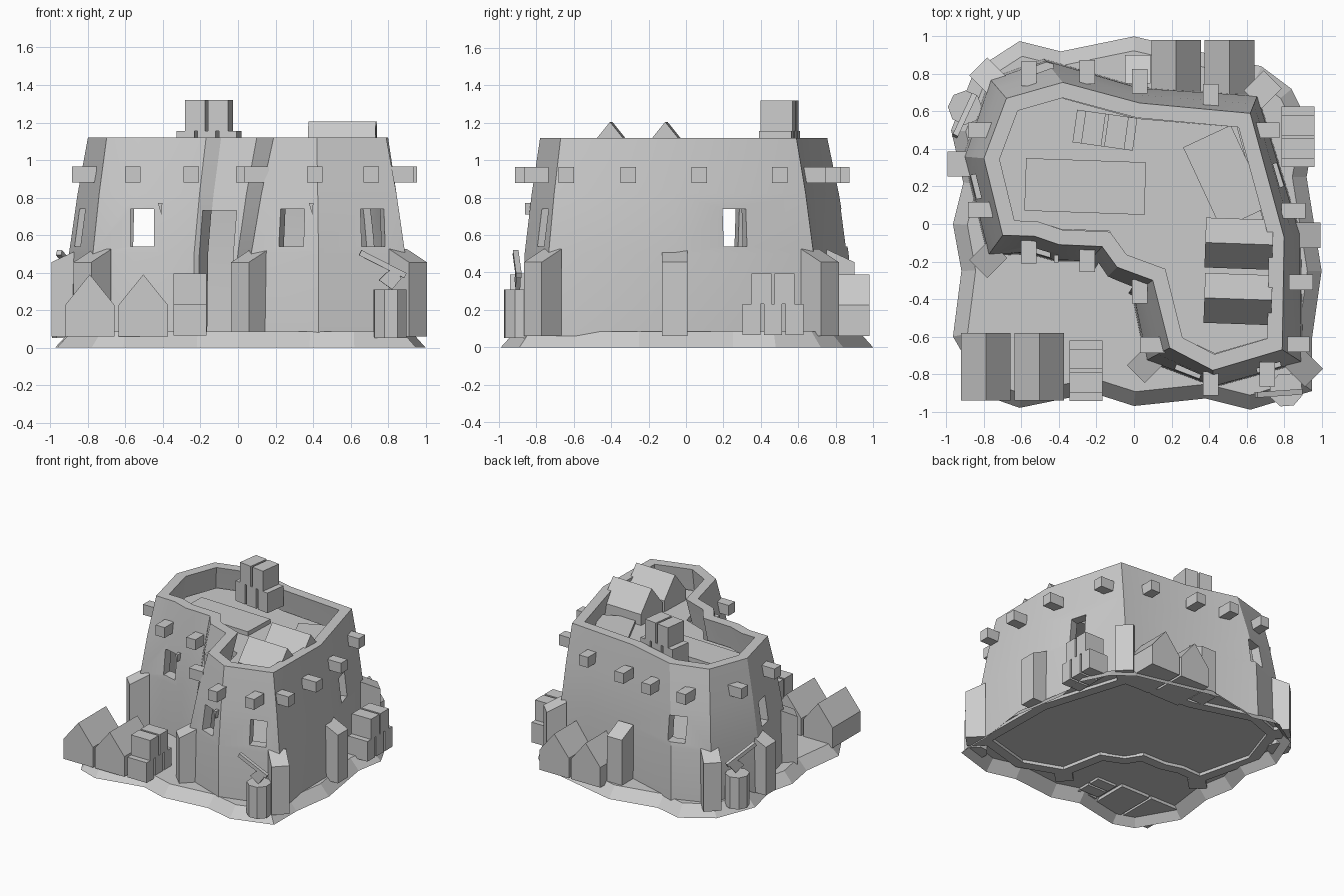
import bpy, bmesh, math
from mathutils import Vector, Matrix

old = bpy.data.objects.get("Cube")
if old:
    bpy.data.objects.remove(old, do_unlink=True)

clay = bpy.data.materials.new("plain_grey")
clay.use_nodes = True
clay.diffuse_color = (0.6, 0.6, 0.6, 1)
clay.node_tree.nodes["Principled BSDF"].inputs["Base Color"].default_value = (0.6, 0.6, 0.6, 1)


def make(name, bm, loc=(0, 0, 0), rot=(0, 0, 0), fix=True):
    if fix:
        bmesh.ops.recalc_face_normals(bm, faces=bm.faces)
    mesh = bpy.data.meshes.new(name)
    bm.to_mesh(mesh)
    bm.free()
    mesh.materials.append(clay)
    ob = bpy.data.objects.new(name, mesh)
    ob.location = loc
    ob.rotation_euler = [math.radians(a) for a in rot]
    bpy.context.collection.objects.link(ob)
    return ob


def add_box(bm, centre, size):
    bmesh.ops.create_cube(bm, size=1, matrix=Matrix.Translation(centre) @ Matrix.Diagonal((*size, 1)))


def box(name, centre, size, rot=(0, 0, 0)):
    bm = bmesh.new()
    add_box(bm, (0, 0, 0), size)
    return make(name, bm, centre, rot)


def prism(name, profile, depth, loc, turn):
    # extrude an (x, z) profile along y, centred on y = 0
    bm = bmesh.new()
    face = bm.faces.new([bm.verts.new((x, -depth / 2, z)) for x, z in profile])
    out = bmesh.ops.extrude_face_region(bm, geom=[face])
    moved = [v for v in out["geom"] if isinstance(v, bmesh.types.BMVert)]
    bmesh.ops.translate(bm, verts=moved, vec=(0, depth, 0))
    return make(name, bm, loc, (0, 0, turn))


def inset(loop, dist):
    # offset a clockwise outline inwards
    result = []
    for i, p in enumerate(loop):
        a, b, c = Vector(loop[i - 1]), Vector(p), Vector(loop[(i + 1) % len(loop)])
        d1, d2 = (b - a).normalized(), (c - b).normalized()
        n1, n2 = Vector((d1.y, -d1.x)), Vector((d2.y, -d2.x))
        result.append(tuple(b + (n1 + n2) * dist / (1 + n1.dot(n2))))
    return result


def mix(a, b, t):
    return [tuple(Vector(p).lerp(Vector(q), t)) for p, q in zip(a, b)]


def rings(bm, layers, closed=False):
    loops = [[bm.verts.new((x, y, z)) for x, y in pts] for pts, z in layers]
    pairs = list(zip(loops, loops[1:])) + ([(loops[-1], loops[0])] if closed else [])
    for lo, hi in pairs:
        n = len(lo)
        for i in range(n):
            bm.faces.new((lo[i], hi[i], hi[(i + 1) % n], lo[(i + 1) % n]))
    return loops


# Ground mound: flat top with a sloping skirt, open underneath
ground = [(-.975, .5), (-.85, .82), (-.61, .975), (-.39, .92), (0, 1), (.3, .93), (.68, .84),
          (.84, .72), (.96, .48), (.92, .25), (1, -.25), (.95, -.6), (.95, -.89), (.62, -.99),
          (.38, -.93), (0, -.97), (-.22, -.9), (-.61, -.98), (-.78, -.92), (-.965, -.6),
          (-.92, -.25), (-.965, 0), (-.91, .22)]
bm = bmesh.new()
top = rings(bm, [(ground, 0), (inset(ground, .075), .085)])[-1]
bm.faces.new(top)
for f in bm.faces:
    f.normal_update()
    if f.normal.z < 0:
        f.normal_flip()
make("ground", bm, fix=False)

# Tapering wall with a raised parapet
rim = [(-.8, .35), (-.68, .67), (-.38, .755), (.03, .645), (.62, .59), (.8, -.07), (.79, -.67),
       (.42, -.78), (.19, -.66), (.1, -.3), (-.09, -.23), (-.17, -.12), (-.4, -.11),
       (-.53, -.065), (-.7, -.06)]
base = [(-.91, .36), (-.77, .775), (-.48, .88), (.03, .73), (.66, .69), (.89, -.05), (.9, -.74),
        (.43, -.87), (.06, -.73), (-.01, -.38), (-.17, -.31), (-.24, -.2), (-.42, -.2),
        (-.56, -.16), (-.78, -.17)]
outer = [(base, .06), (mix(rim, base, .92), .5), (mix(rim, base, .5), .82), (rim, 1.12)]
inner = [(inset(p, .08), z) for p, z in reversed(outer)]
bm = bmesh.new()
rings(bm, outer + inner, closed=True)
wall = make("wall", bm)

# Window and door openings
cutters = [box("opening_cutter", (x, y, z), (w, d, h), (0, 0, a)) for x, y, z, w, d, h, a in (
    (-.51, -.15, .64, .125, .35, .2, 0),
    (.29, -.78, .64, .14, .3, .2, -20),
    (.72, -.77, .64, .13, .3, .2, 15),
    (.8, .27, .64, .13, .3, .2, -73),
    (-.84, .2, .64, .13, .3, .2, -76),
    (-.5, .83, .64, .14, .35, .2, 8),
    (-.11, -.29, .405, .22, .34, .65, -32))]
for c in cutters:
    c.hide_render = True
    mod = wall.modifiers.new("opening", "BOOLEAN")
    mod.operation, mod.solver, mod.object = "DIFFERENCE", "EXACT", c
bpy.ops.object.select_all(action="DESELECT")
wall.select_set(True)
bpy.context.view_layer.objects.active = wall
for mod in list(wall.modifiers):
    bpy.ops.object.modifier_apply(modifier=mod.name)
for c in cutters:
    bpy.data.objects.remove(c, do_unlink=True)
bpy.ops.object.shade_smooth_by_angle(angle=math.radians(30))

# Roof floor and the low slabs on it
bm = bmesh.new()
floor = inset(mix(rim, base, .2), .1)
low, high = rings(bm, [(floor, .9), (floor, .95)])
bm.faces.new(low)
bm.faces.new(high)
make("roof_floor", bm)
box("roof_slab", (-.26, .2, .965), (.64, .28, .04), (0, 0, -2))
box("roof_slab", (.49, .25, .96), (.28, .48, .03), (0, 0, 25))

# Roof beams poking out of the wall
for x, y in ((-.56, .8), (-.25, .81), (.03, .76), (.41, .68), (.71, -.8), (.41, -.85),
             (.03, -.36), (-.25, -.19), (-.56, -.145)):
    box("beam_end", (x, y, .922), (.083, .13, .085))
for x, y in ((.71, .5), (.85, .07), (.89, -.31), (.87, -.64), (.1, -.645), (-.82, .075), (-.82, .5)):
    box("beam_end", (x, y, .922), (.13, .083, .085))

# Small hooks beside the front windows
for x, y in ((-.415, -.185), (.39, -.84)):
    prism("window_hook", [(-.012, .77), (.012, .77), (.006, .71)], .04, (x, y, 0), 0)

# Sloped-top buttresses; the angle is the outward direction
for x, y, a in ((-.78, -.19, 225), (.06, -.75, 225), (.91, -.77, -45), (.925, -.06, 0),
                (.69, .72, 45), (-.78, .79, 135), (-.925, .32, 180), (.02, .83, 90)):
    prism("buttress", [(-.08, .06), (.07, .06), (.07, .455), (-.08, .525)], .135, (x, y, 0), a)

# Gabled huts on the ground and on the roof
gable = [(-.133, 0), (.133, 0), (.133, .165), (0, .33), (-.133, .165)]
for x, y, z, a in ((-.79, -.762, .06, 0), (-.505, -.762, .06, 0), (.225, .8, .06, 0),
                   (.51, .8, .06, 0), (.56, -.105, .875, 88), (.555, -.4, .875, 88)):
    prism("hut", gable, .36, (x, y, z), a)

# Crate piles: three below, two on top
for x, y, z, a in ((-.255, -.782, .065, 90), (.875, .465, .065, 90), (-.155, .5, .99, -8)):
    bm = bmesh.new()
    for u, level in ((-.114, 0), (0, 0), (.114, 0), (-.062, 1), (.062, 1)):
        add_box(bm, (u, 0, .0825 + .165 * level), (.096 + .012 * level, .175, .165))
    make("crate_pile", bm, (x, y, z), (0, 0, a))

# Chopping blocks, each with an axe stuck in the top
for x, y, a in ((.81, -.885, 4), (-.9, .62, 65)):
    bm = bmesh.new()
    bmesh.ops.create_cone(bm, cap_ends=True, segments=8, radius1=.092, radius2=.092, depth=.26)
    make("chopping_block", bm, (x, y, .18), (0, 0, a + 22.5))
    turn = Matrix.Rotation(math.radians(a), 3, "Z")
    spot = Vector((x, y, 0)) + turn @ Vector((-.04, -.015, .445))
    box("axe_handle", spot, (.27, .03, .03), (0, 27, a))
    prism("axe_head", [(-.06, .36), (.01, .31), (.06, .37), (.02, .42), (-.02, .4)], .025,
          Vector((x, y, 0)) + turn @ Vector((0, -.015, 0)), a)
